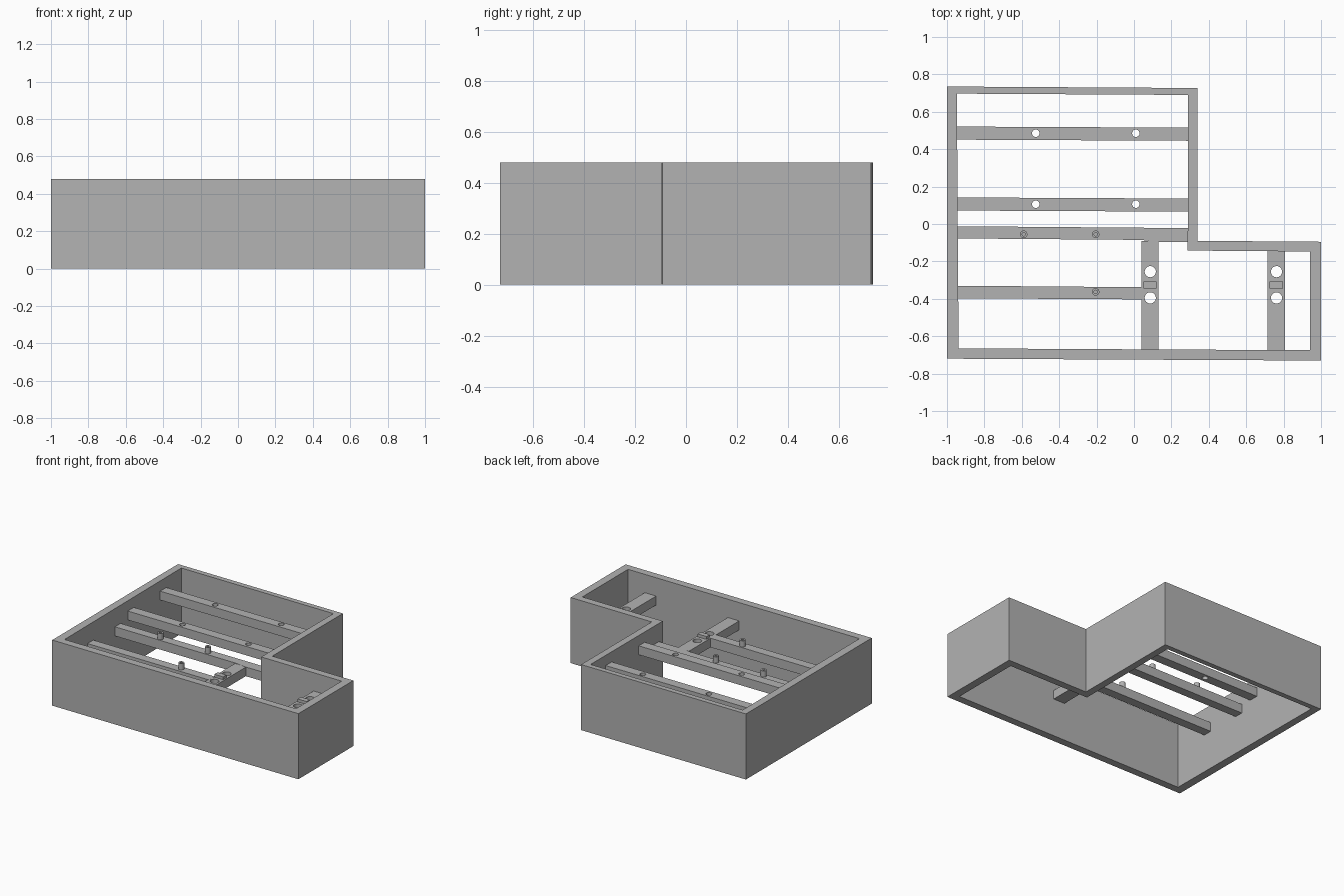
import bpy, bmesh, math

if "Cube" in bpy.data.objects:
    bpy.data.objects.remove(bpy.data.objects["Cube"], do_unlink=True)

grey = bpy.data.materials.new("plain grey")
grey.use_nodes = True
grey.diffuse_color = (0.45, 0.45, 0.45, 1)
grey.node_tree.nodes["Principled BSDF"].inputs["Base Color"].default_value = (0.45, 0.45, 0.45, 1)


def prism(name, outline, z0, z1):
    """Extrude a flat outline between two heights."""
    bm = bmesh.new()
    face = bm.faces.new([bm.verts.new((x, y, z0)) for x, y in outline])
    out = bmesh.ops.extrude_face_region(bm, geom=[face])
    for v in out["geom"]:
        if isinstance(v, bmesh.types.BMVert):
            v.co.z = z1
    bmesh.ops.recalc_face_normals(bm, faces=bm.faces)
    mesh = bpy.data.meshes.new(name)
    bm.to_mesh(mesh)
    bm.free()
    mesh.materials.append(grey)
    obj = bpy.data.objects.new(name, mesh)
    bpy.context.collection.objects.link(obj)
    return obj


def circle(x, y, r, n=24):
    return [(x + r * math.cos(i * math.tau / n), y + r * math.sin(i * math.tau / n)) for i in range(n)]


def cut(obj, cutter):
    mod = obj.modifiers.new("cut", "BOOLEAN")
    mod.operation = "DIFFERENCE"
    mod.solver = "EXACT"
    mod.object = cutter
    cutter.hide_render = True
    cutter.hide_set(True)
    cutter.display_type = "WIRE"


# Open L-shaped wall frame
HEIGHT = 0.48
outer = [(-1, -0.72), (1, -0.73), (1, -0.095), (0.34, -0.09), (0.34, 0.727), (-1, 0.735)]
inner = [(-0.938, -0.665), (0.942, -0.675), (0.942, -0.147), (0.287, -0.142), (0.29, 0.69), (-0.947, 0.697)]
walls = prism("wall_frame", outer, 0, HEIGHT)
cut(walls, prism("wall_cavity_cutter", inner, -0.1, HEIGHT + 0.1))

# Upper cross bars with screw holes
for label, y in (("back", 0.485), ("middle", 0.106)):
    bar = prism(f"{label}_bar", [(-0.96, y - 0.034), (0.3, y - 0.04), (0.3, y + 0.03), (-0.96, y + 0.036)], 0.34, 0.405)
    for i, x in enumerate((-0.525, 0.01)):
        cut(bar, prism(f"{label}_bar_hole_cutter_{i}", circle(x, y, 0.02), 0.2, HEIGHT))

# Lower cross bars
LOW, TOP = 0.28, 0.347
prism("peg_bar_back", [(-0.96, -0.077), (0.04, -0.085), (0.13, -0.097), (0.3, -0.097), (0.3, -0.022), (-0.96, -0.012)], LOW, TOP)
prism("peg_bar_front", [(-0.96, -0.397), (0.05, -0.403), (0.05, -0.338), (-0.96, -0.33)], LOW, TOP)

# Hollow pegs
for i, (x, y) in enumerate(((-0.59, -0.055), (-0.205, -0.055), (-0.205, -0.363))):
    peg = prism(f"peg_{i}", circle(x, y, 0.02), TOP - 0.01, TOP + 0.045)
    cut(peg, prism(f"peg_hole_cutter_{i}", circle(x, y, 0.009), TOP, HEIGHT))

# Lengthwise supports with paired holes and a raised tab between them
for label, x, back in (("centre", 0.085, -0.09), ("left", 0.76, -0.14)):
    w = 0.046
    bar = prism(f"{label}_support", [(x - w, -0.69), (x + w, -0.69), (x + w, back), (x - w, back)], LOW, TOP - 0.001)
    for i, y in enumerate((-0.255, -0.395)):
        cut(bar, prism(f"{label}_support_hole_cutter_{i}", circle(x + 0.002, y, 0.03), 0.2, HEIGHT))
    prism(f"{label}_tab", [(x - 0.035, -0.345), (x + 0.036, -0.345), (x + 0.036, -0.308), (x - 0.035, -0.308)], TOP - 0.02, TOP + 0.02)
